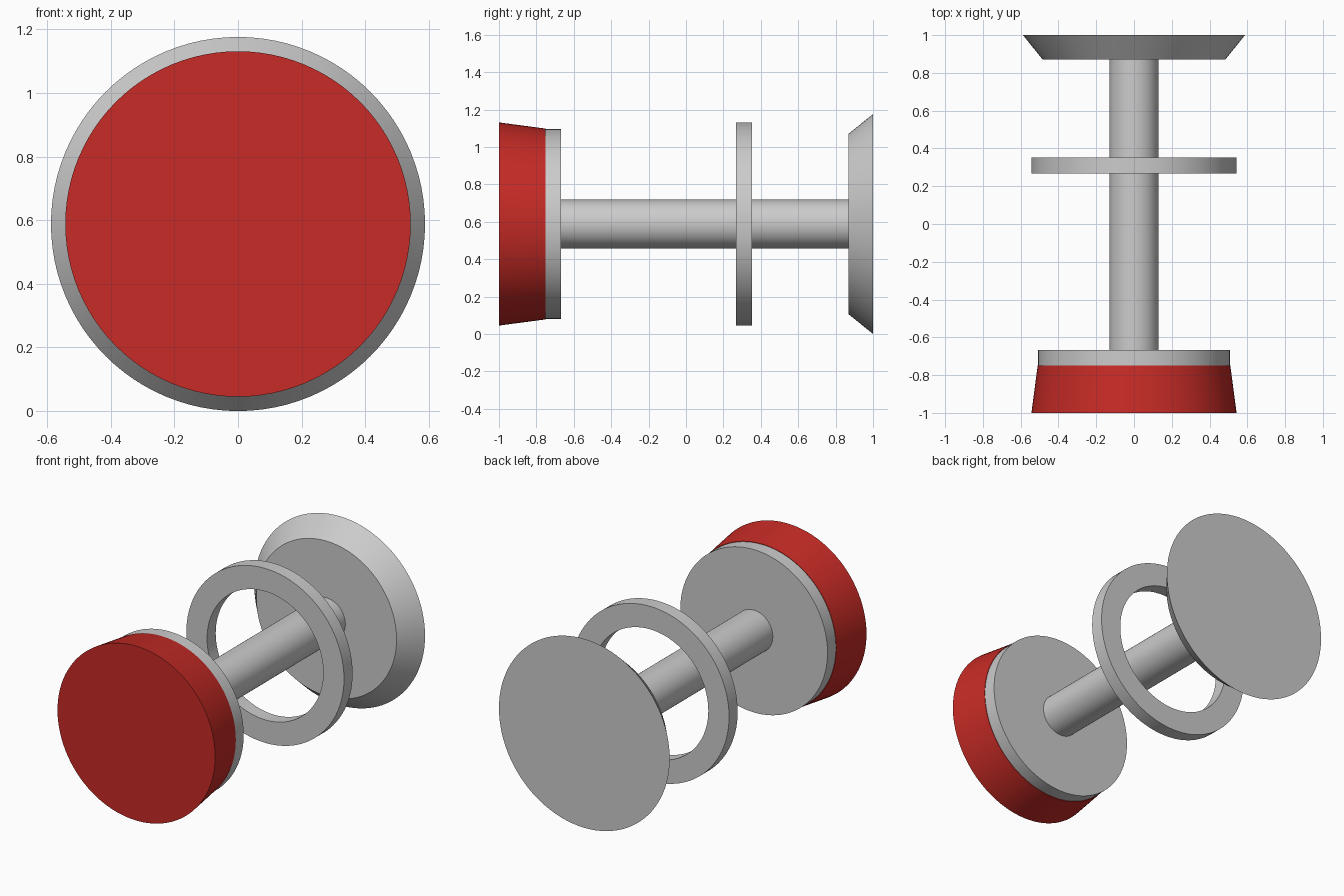
import bpy, bmesh, math

if "Cube" in bpy.data.objects:
    bpy.data.objects.remove(bpy.data.objects["Cube"])

AXIS_Z = 0.588
SEGMENTS = 96


def lathe(name, profile, closed=False, material=None):
    """Spin (radius, y) points around the horizontal y axis."""
    bm = bmesh.new()
    rings = []
    for r, y in profile:
        rings.append([bm.verts.new((r * math.cos(2 * math.pi * i / SEGMENTS), y,
                                    r * math.sin(2 * math.pi * i / SEGMENTS)))
                      for i in range(SEGMENTS)])
    pairs = list(zip(rings, rings[1:]))
    if closed:
        pairs.append((rings[-1], rings[0]))
    else:
        bm.faces.new(rings[0])
        bm.faces.new(rings[-1])
    for a, b in pairs:
        for i in range(SEGMENTS):
            j = (i + 1) % SEGMENTS
            bm.faces.new((a[i], a[j], b[j], b[i]))
    bmesh.ops.recalc_face_normals(bm, faces=bm.faces)
    mesh = bpy.data.meshes.new(name)
    bm.to_mesh(mesh)
    bm.free()
    obj = bpy.data.objects.new(name, mesh)
    obj.location.z = AXIS_Z
    bpy.context.collection.objects.link(obj)
    if material:
        mesh.materials.append(material)
    bpy.ops.object.select_all(action='DESELECT')
    obj.select_set(True)
    bpy.context.view_layer.objects.active = obj
    bpy.ops.object.shade_smooth_by_angle(angle=math.radians(25))
    return obj


red = bpy.data.materials.new("red")
red.diffuse_color = (0.57, 0.024, 0.019, 1)
red.use_nodes = True
red.node_tree.nodes["Principled BSDF"].inputs["Base Color"].default_value = red.diffuse_color

# Tapered red button cap and the plate behind it
lathe("button_cap", [(0.543, -1.0), (0.51, -0.75)], material=red)
lathe("cap_plate", [(0.507, -0.75), (0.507, -0.668)])

# Central shaft
lathe("shaft", [(0.13, -0.668), (0.13, 0.87)])

# Free ring around the shaft
lathe("ring", [(0.543, 0.267), (0.543, 0.352), (0.4, 0.352), (0.4, 0.267)], closed=True)

# Flared rear flange
lathe("rear_flange", [(0.483, 0.87), (0.588, 1.0)])
